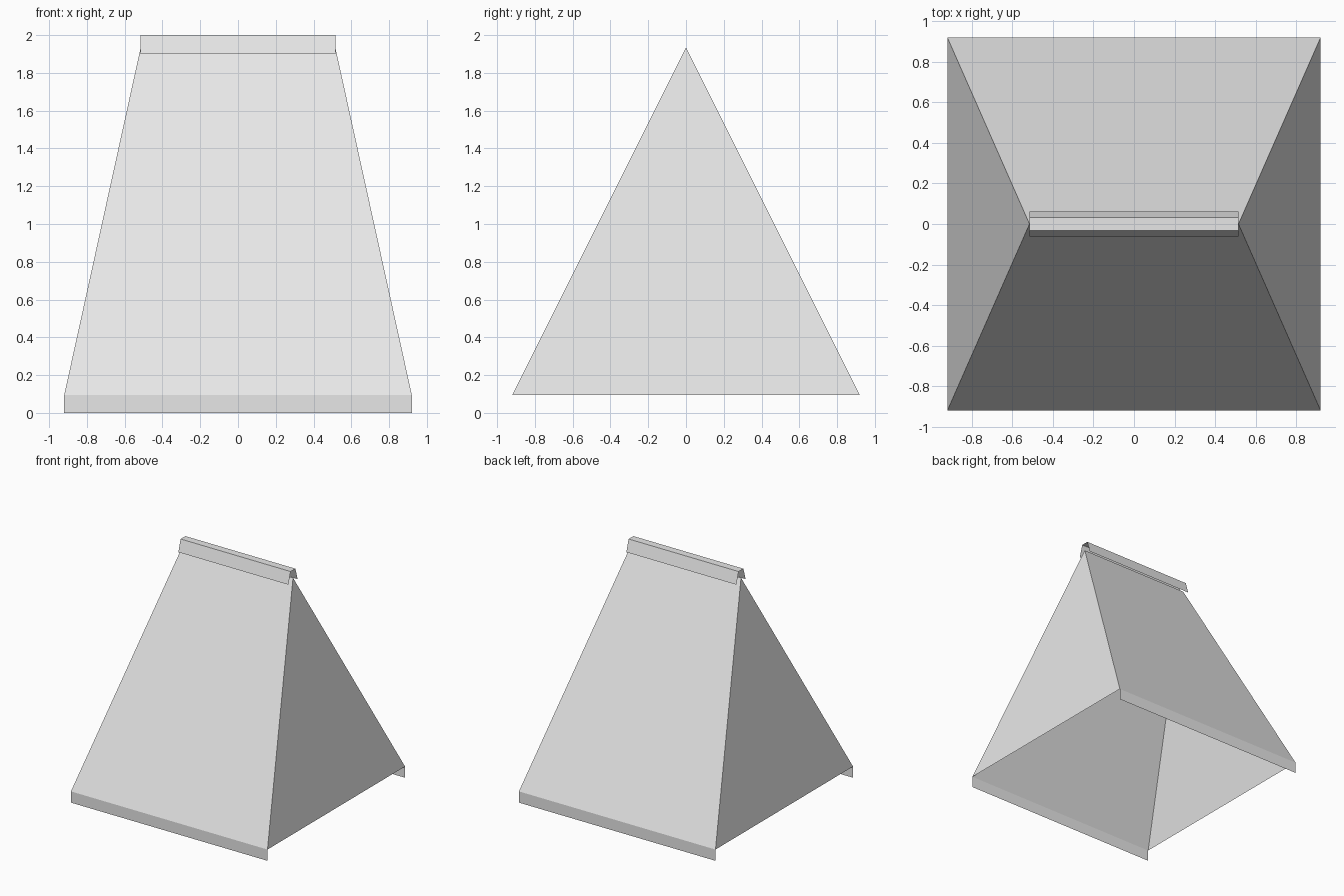
import bpy

if "Cube" in bpy.data.objects:
    bpy.data.objects.remove(bpy.data.objects["Cube"])

EAVE, EAVE_Z = 0.92, 0.095        # half width and height of the eaves
RIDGE, RIDGE_Z = 0.515, 1.935     # half length and height of the ridge

grey = bpy.data.materials.new("light_grey")
grey.diffuse_color = (0.8, 0.8, 0.8, 1)
grey.use_nodes = True
grey.node_tree.nodes["Principled BSDF"].inputs["Base Color"].default_value = grey.diffuse_color


def sheet(name, verts, faces):
    """Thin single-sided sheet part."""
    mesh = bpy.data.meshes.new(name)
    mesh.from_pydata(verts, [], faces)
    mesh.materials.append(grey)
    bpy.context.collection.objects.link(bpy.data.objects.new(name, mesh))


# Hipped roof shell, open underneath
sheet("roof_shell",
      [(-EAVE, -EAVE, EAVE_Z), (EAVE, -EAVE, EAVE_Z),
       (EAVE, EAVE, EAVE_Z), (-EAVE, EAVE, EAVE_Z),
       (-RIDGE, 0, RIDGE_Z), (RIDGE, 0, RIDGE_Z)],
      [(0, 1, 5, 4), (2, 3, 4, 5), (1, 2, 5), (3, 0, 4)])

# Upright fascia strips under the front and back eaves
for name, s in (("front_fascia", -1), ("back_fascia", 1)):
    y = s * EAVE
    sheet(name,
          [(s * EAVE, y, 0), (-s * EAVE, y, 0),
           (-s * EAVE, y, EAVE_Z), (s * EAVE, y, EAVE_Z)],
          [(0, 1, 2, 3)])

# Folded ridge cap: flat top with two flared skirts, open ends
profile = [(-0.062, 1.9), (-0.032, 2.0), (0.032, 2.0), (0.062, 1.9)]
sheet("ridge_cap",
      [(x, y, z) for y, z in profile for x in (-RIDGE, RIDGE)],
      [(2 * i, 2 * i + 1, 2 * i + 3, 2 * i + 2) for i in range(3)])
